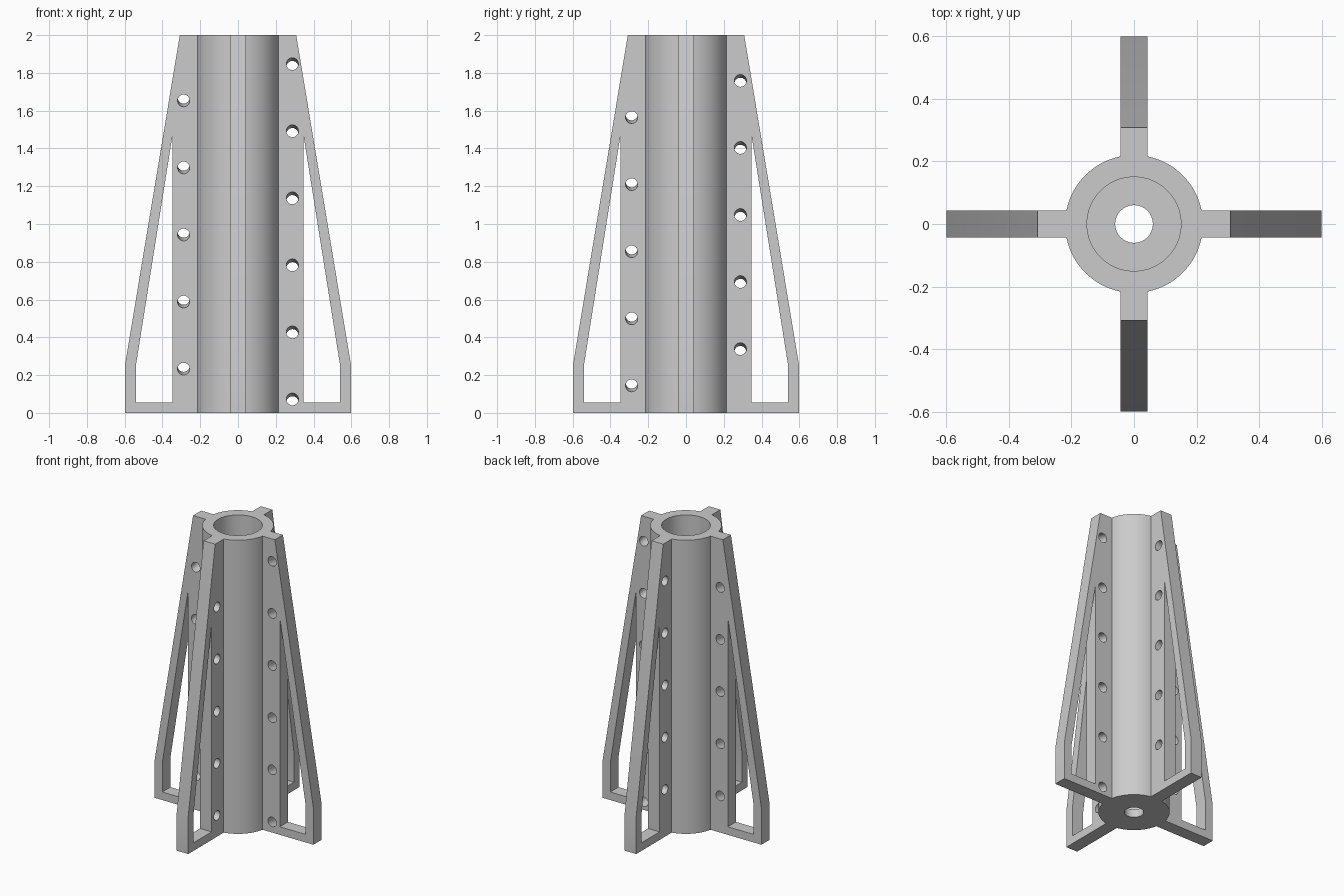
import bpy, bmesh
from math import atan, cos, sin, pi, tau
from mathutils import Matrix, Vector

cube = bpy.data.objects.get("Cube")
if cube:
    bpy.data.objects.remove(cube, do_unlink=True)

# Material
grey = bpy.data.materials.new("plain grey")
grey.use_nodes = True
COLOUR = (0.6, 0.6, 0.6, 1)
grey.diffuse_color = COLOUR
grey.node_tree.nodes["Principled BSDF"].inputs["Base Color"].default_value = COLOUR

HEIGHT = 2.0
HALF_FIN = 0.0435
HOLE_RADIUS = 0.032
HOLE_X = 0.288
PITCH = 0.355
FLOOR = 0.055


def finish(bm, name):
    bmesh.ops.recalc_face_normals(bm, faces=bm.faces)
    mesh = bpy.data.meshes.new(name)
    bm.to_mesh(mesh)
    bm.free()
    mesh.materials.append(grey)
    obj = bpy.data.objects.new(name, mesh)
    bpy.context.collection.objects.link(obj)
    return obj


def lathe(name, profile, steps=96):
    """Closed (radius, z) profile turned around the z axis."""
    bm = bmesh.new()
    rings = [[bm.verts.new((r * cos(tau * i / steps), r * sin(tau * i / steps), z))
              for r, z in profile] for i in range(steps)]
    n = len(profile)
    for i in range(steps):
        a, b = rings[i], rings[(i + 1) % steps]
        for j in range(n):
            k = (j + 1) % n
            bm.faces.new((a[j], b[j], b[k], a[k]))
    return finish(bm, name)


def prism(name, outline, half):
    """Outline in x and z, given thickness along y."""
    bm = bmesh.new()
    face = bm.faces.new([bm.verts.new((x, -half, z)) for x, z in outline])
    moved = bmesh.ops.extrude_face_region(bm, geom=[face])["geom"]
    bmesh.ops.translate(bm, vec=(0, 2 * half, 0),
                        verts=[v for v in moved if isinstance(v, bmesh.types.BMVert)])
    return finish(bm, name)


def drill_cutter(heights):
    """Row of sloping drills that follow a helix around the tube."""
    tilt = pi / 2 - atan(PITCH / (tau * HOLE_X))
    bm = bmesh.new()
    for z in heights:
        place = Matrix.Translation(Vector((HOLE_X, 0, z))) @ Matrix.Rotation(tilt, 4, 'X')
        bmesh.ops.create_cone(bm, cap_ends=True, segments=32, radius1=HOLE_RADIUS,
                              radius2=HOLE_RADIUS, depth=0.2, matrix=place)
    return finish(bm, "drill_cutter")


def combine(target, tool, operation):
    tool.hide_render = True
    mod = target.modifiers.new("combine", 'BOOLEAN')
    mod.operation = operation
    mod.solver = 'EXACT'
    mod.object = tool
    bpy.context.view_layer.objects.active = target
    bpy.ops.object.modifier_apply(modifier=mod.name)
    bpy.data.objects.remove(tool, do_unlink=True)


# Hollow tube with a drilled floor
tower = lathe("finned_tube", [(0.06, 0), (0.22, 0), (0.22, HEIGHT), (0.15, HEIGHT),
                              (0.15, FLOOR), (0.06, FLOOR)])

# Four fins, each with a window and a row of holes
for turn in range(4):
    fin = prism("fin", [(0.19, 0), (0.598, 0), (0.598, 0.255), (0.308, HEIGHT),
                        (0.19, HEIGHT)], HALF_FIN)
    window = prism("window_cutter", [(0.346, FLOOR), (0.54, FLOOR), (0.54, 0.255),
                                     (0.346, 1.475)], 0.1)
    combine(fin, window, 'DIFFERENCE')
    start = 0.064 + turn * PITCH / 4
    heights = [start + i * PITCH for i in range(6) if start + i * PITCH < 1.9]
    combine(fin, drill_cutter(heights), 'DIFFERENCE')
    fin.data.transform(Matrix.Rotation(-turn * pi / 2, 4, 'Z'))
    combine(tower, fin, 'UNION')

# Smooth curved walls, sharp edges
bpy.ops.object.select_all(action='DESELECT')
tower.select_set(True)
bpy.context.view_layer.objects.active = tower
bpy.ops.object.shade_smooth_by_angle(angle=pi / 6)
